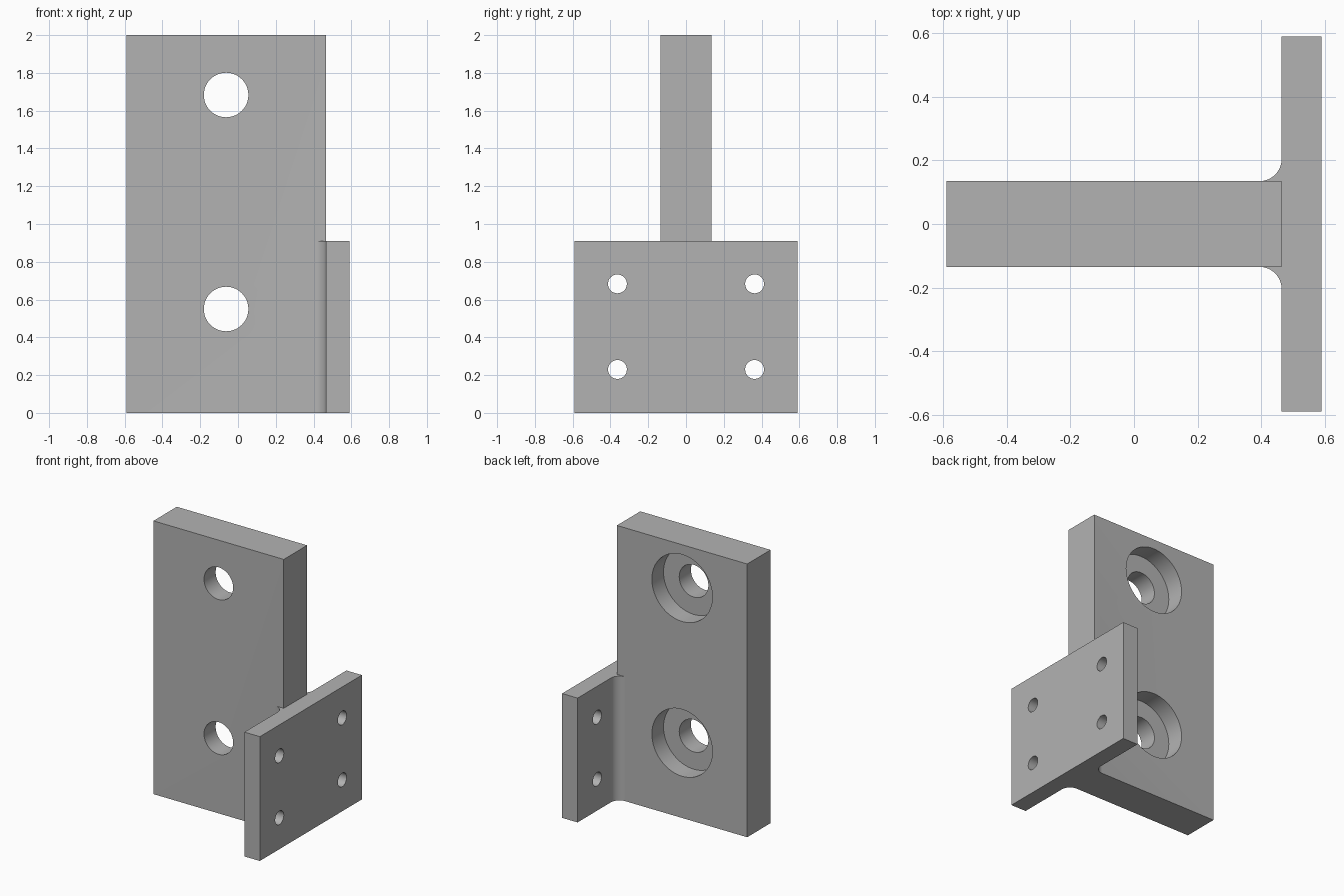
import bpy, bmesh, math
from mathutils import Matrix

cube = bpy.data.objects.get("Cube")
if cube:
    bpy.data.objects.remove(cube)

# Main dimensions
LEFT, INNER, RIGHT = -0.59, 0.465, 0.59
HALF_T, HALF_W = 0.135, 0.59
HEIGHT, FLANGE_H = 2.0, 0.91
FILLET = 0.07
HOLE_X = -0.063

grey = bpy.data.materials.new("plain grey")
grey.use_nodes = True
colour = (0.45, 0.45, 0.45, 1)
grey.diffuse_color = colour
grey.node_tree.nodes["Principled BSDF"].inputs["Base Color"].default_value = colour


def make_object(name, bm):
    bmesh.ops.recalc_face_normals(bm, faces=bm.faces)
    mesh = bpy.data.meshes.new(name)
    bm.to_mesh(mesh)
    bm.free()
    mesh.materials.append(grey)
    obj = bpy.data.objects.new(name, mesh)
    bpy.context.collection.objects.link(obj)
    return obj


def extrude_profile(name, points, height):
    bm = bmesh.new()
    face = bm.faces.new([bm.verts.new((x, y, 0)) for x, y in points])
    top = bmesh.ops.extrude_face_region(bm, geom=[face])["geom"]
    verts = [v for v in top if isinstance(v, bmesh.types.BMVert)]
    bmesh.ops.translate(bm, verts=verts, vec=(0, 0, height))
    return make_object(name, bm)


def add_cylinder(bm, centre, radius, depth, axis, segments=48):
    turn = Matrix.Rotation(math.pi / 2, 4, "Y" if axis == "X" else "X")
    bmesh.ops.create_cone(bm, cap_ends=True, segments=segments, radius1=radius,
                          radius2=radius, depth=depth,
                          matrix=Matrix.Translation(centre) @ turn)


def apply_boolean(obj, other, operation):
    mod = obj.modifiers.new(operation.lower(), "BOOLEAN")
    mod.operation, mod.solver, mod.object = operation, "EXACT", other
    bpy.context.view_layer.objects.active = obj
    bpy.ops.object.modifier_apply(modifier=mod.name)
    bpy.data.objects.remove(other)


# Tall mounting plate
bracket = extrude_profile("bracket", [(LEFT, -HALF_T), (INNER, -HALF_T),
                                      (INNER, HALF_T), (LEFT, HALF_T)], HEIGHT)

# Cross flange, with a filleted root that runs into the plate
arc = []
for i in range(13):
    a = math.pi / 2 * i / 12
    arc.append((INNER - FILLET + FILLET * math.sin(a),
                HALF_T + FILLET - FILLET * math.cos(a)))
half = arc + [(INNER, HALF_W), (RIGHT, HALF_W)]
flange = extrude_profile("flange", half + [(x, -y) for x, y in reversed(half)], FLANGE_H)
apply_boolean(bracket, flange, "UNION")

# Two bolt holes, counterbored from the back
bores, counterbores = bmesh.new(), bmesh.new()
for z in (0.55, 1.683):
    add_cylinder(bores, (HOLE_X, 0, z), 0.118, 1, "Y")
    add_cylinder(counterbores, (HOLE_X, 0.25, z), 0.245, 0.5, "Y", 64)

# Four small flange holes
for y in (-0.363, 0.363):
    for z in (0.23, 0.683):
        add_cylinder(bores, (RIGHT, y, z), 0.05, 0.5, "X", 32)

for name, bm in (("bore_cutter", bores), ("counterbore_cutter", counterbores)):
    cutter = make_object(name, bm)
    cutter.hide_render = True
    apply_boolean(bracket, cutter, "DIFFERENCE")

# Smooth curved walls, sharp edges
bpy.ops.object.select_all(action="DESELECT")
bracket.select_set(True)
bpy.context.view_layer.objects.active = bracket
bpy.ops.object.shade_smooth_by_angle(angle=math.radians(30))
